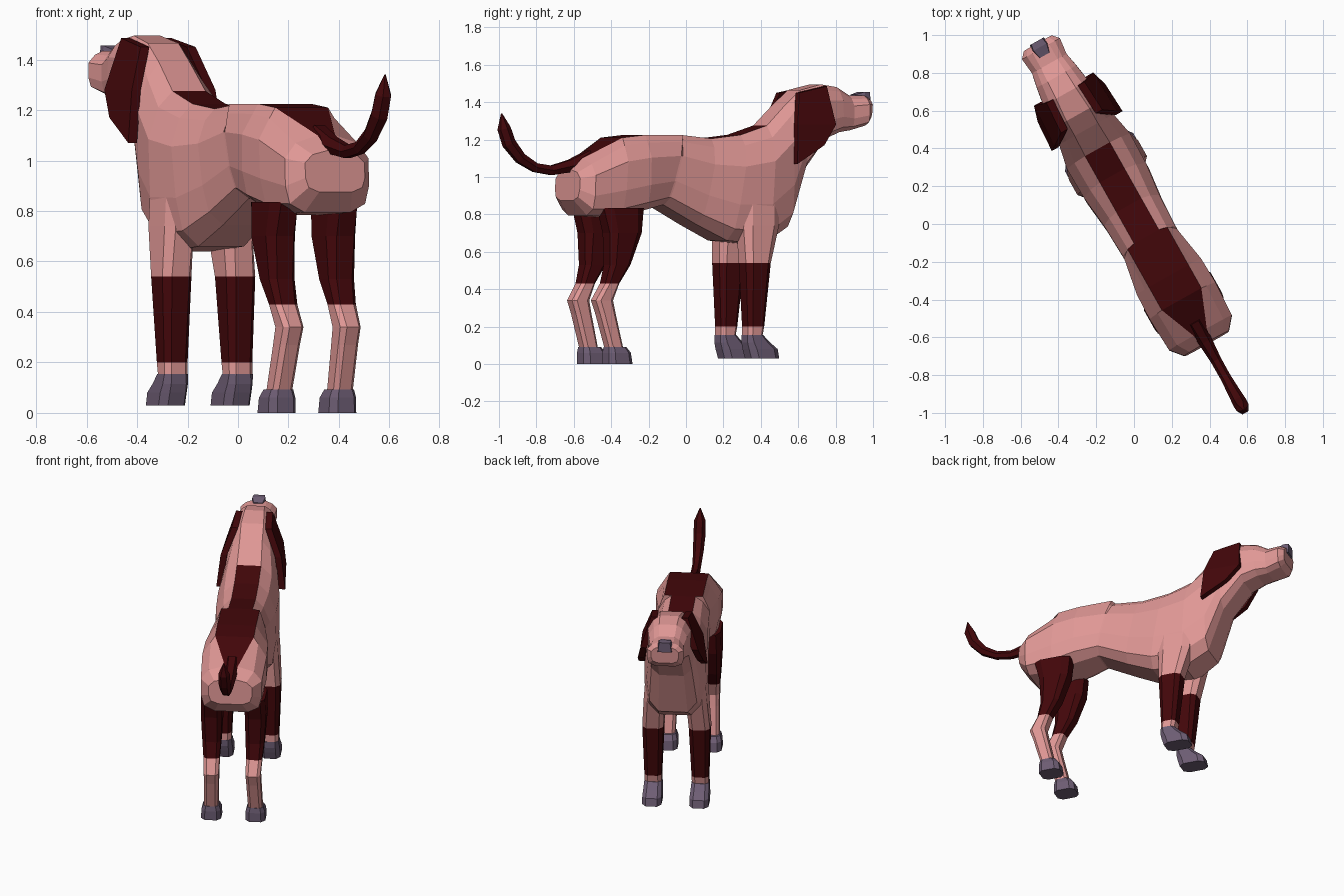
import bpy, bmesh, math
from mathutils import Vector

if "Cube" in bpy.data.objects:
    bpy.data.objects.remove(bpy.data.objects["Cube"])

# Dog axes: u = forwards, v = sideways, turned diagonally in plan
F = Vector((-0.49, 0.872, 0))
S = Vector((0.872, 0.49, 0))
C = 0.025


def place(u, v, z):
    return F * u + S * (v + C) + Vector((0, 0, z))


def material(name, rgb):
    m = bpy.data.materials.new(name)
    m.diffuse_color = (*rgb, 1)
    m.use_nodes = True
    m.node_tree.nodes["Principled BSDF"].inputs["Base Color"].default_value = m.diffuse_color
    return m


PINK = material("pink coat", (0.74, 0.31, 0.30))
DARK = material("dark maroon", (0.055, 0.002, 0.003))
GREY = material("grey paw", (0.155, 0.11, 0.175))


def loft(name, rings, mats, rule=lambda seg, side: 0):
    """Skin rings of (u, v, z) points; rule picks the material per segment and side."""
    bm = bmesh.new()
    vs = [[bm.verts.new(place(*p)) for p in r] for r in rings]
    n = len(rings[0])
    for i in range(len(vs) - 1):
        for j in range(n):
            k = (j + 1) % n
            f = bm.faces.new((vs[i][j], vs[i][k], vs[i + 1][k], vs[i + 1][j]))
            f.material_index = rule(i, j)
    a = bm.faces.new(vs[0])
    a.material_index = rule(0, -1)
    b = bm.faces.new(vs[-1])
    b.material_index = rule(len(vs) - 2, -1)
    bmesh.ops.recalc_face_normals(bm, faces=bm.faces)
    me = bpy.data.meshes.new(name)
    bm.to_mesh(me)
    bm.free()
    for m in mats:
        me.materials.append(m)
    ob = bpy.data.objects.new(name, me)
    bpy.context.collection.objects.link(ob)
    return ob


# Body, neck and head: top (u, z), bottom (u, z), half width, top strip half width
BODY = [
    (-.735, 1.04, -.745, .875, .135, .03),
    (-.67, 1.10, -.68, .795, .19, .04),
    (-.47, 1.21, -.50, .785, .20, .12),
    (-.33, 1.225, -.34, .82, .195, .12),
    (-.10, 1.225, -.21, .85, .16, .12),
    (-.09, 1.225, -.20, .85, .16, .075),
    (.10, 1.205, .00, .745, .168, .075),
    (.28, 1.225, .18, .66, .188, .075),
    (.44, 1.275, .40, .64, .192, .075),
    (.56, 1.39, .56, .735, .165, .07),
    (.65, 1.465, .66, 1.03, .14, .07),
    (.78, 1.495, .80, 1.205, .135, .06),
    (.88, 1.48, .89, 1.24, .12, .055),
    (.96, 1.435, .96, 1.25, .105, .05),
    (1.05, 1.435, 1.05, 1.275, .115, .05),
    (1.085, 1.42, 1.08, 1.31, .085, .04),
]


def body_ring(ut, zt, ub, zb, w, strip):
    half = [(strip, 0), (max(.74 * w, strip + .015), .1), (w, .3),
            (w, .66), (.9 * w, .89), (.55 * w, 1)]
    pts = [(ut + (ub - ut) * t, v, zt + (zb - zt) * t) for v, t in half]
    return pts + [(u, -v, z) for u, v, z in reversed(pts)]


# The saddle patch is the top strip of the back
loft("body", [body_ring(*r) for r in BODY], [PINK, DARK],
     lambda seg, side: 1 if side == 11 and seg < 8 else 0)


def leg_ring(u0, u1, z, v, hv):
    """Chamfered box section."""
    c, h = (u0 + u1) / 2, (u1 - u0) / 2
    k = .6
    return [(c + h * a, v + hv * b, z) for a, b in
            ((1, -k), (1, k), (k, 1), (-k, 1), (-1, k), (-1, -k), (-k, -1), (k, -1))]


# Legs: back u, front u, z, sideways centre, half thickness
FRONT = [(.25, .47, .98, .12, .06), (.242, .46, .74, .132, .066), (.25, .402, .54, .145, .066),
         (.265, .365, .20, .147, .053), (.265, .355, .15, .147, .052)]
FRONT_PAW = [(.262, .358, .155, .147, .054), (.262, .40, .115, .147, .057),
             (.27, .445, .08, .147, .06), (.285, .455, .03, .147, .06)]
HIND = [(-.615, -.37, .835, .135, .064), (-.58, -.385, .70, .137, .066), (-.575, -.45, .53, .135, .058),
        (-.60, -.515, .43, .133, .05), (-.655, -.55, .34, .13, .046), (-.63, -.535, .27, .132, .045),
        (-.575, -.49, .08, .138, .044)]
HIND_PAW = [(-.58, -.475, .092, .138, .05), (-.585, -.45, .06, .138, .06),
            (-.585, -.44, .0, .138, .062)]

# Ear rows: back (u, z), front (u, z), inner offset
EAR = [(.61, 1.45, .785, 1.485, .075), (.565, 1.28, .805, 1.28, .14), (.55, 1.07, .72, 1.17, .165)]

for s, side in ((-1, "left"), (1, "right")):
    def limb(rows):
        return [leg_ring(a, b, z, s * v, h) for a, b, z, v, h in rows]
    loft(side + "_front_leg", limb(FRONT), [PINK, DARK], lambda seg, j: int(seg == 2))
    loft(side + "_front_paw", limb(FRONT_PAW), [GREY])
    loft(side + "_hind_leg", limb(HIND), [PINK, DARK], lambda seg, j: int(seg < 3))
    loft(side + "_hind_paw", limb(HIND_PAW), [GREY])
    # Hanging ear flap, splayed a little towards the back
    loft(side + "_ear", [[(u0, s * (o + .01), z0), (u1, s * o, z1),
                          (u1, s * (o + .04), z1), (u0, s * (o + .05), z0)]
                         for u0, z0, u1, z1, o in EAR], [DARK])

# Tail sweeping down and up to a point: u, z, radius
TAIL = [(-.60, 1.105, .045), (-.72, 1.06, .038), (-.84, 1.035, .029), (-.94, 1.05, .028),
        (-1.03, 1.10, .033), (-1.10, 1.18, .038), (-1.13, 1.26, .036), (-1.145, 1.34, .003)]
rings = []
for i, (u, z, r) in enumerate(TAIL):
    a, b = TAIL[max(i - 1, 0)], TAIL[min(i + 1, len(TAIL) - 1)]
    d = Vector((b[0] - a[0], b[1] - a[1])).normalized()
    rings.append([(u - d.y * r * math.sin(t), r * math.cos(t), z + d.x * r * math.sin(t))
                  for t in (math.tau * k / 6 for k in range(6))])
loft("tail", rings, [DARK])

# Nose pad on the muzzle tip
loft("nose", [[(u, -w, z0), (u, w, z0), (u, w * .8, z1), (u, -w * .8, z1)]
              for u, w, z0, z1 in ((1.01, .035, 1.41, 1.44), (1.06, .05, 1.39, 1.455),
                                   (1.095, .042, 1.39, 1.455))], [GREY])
